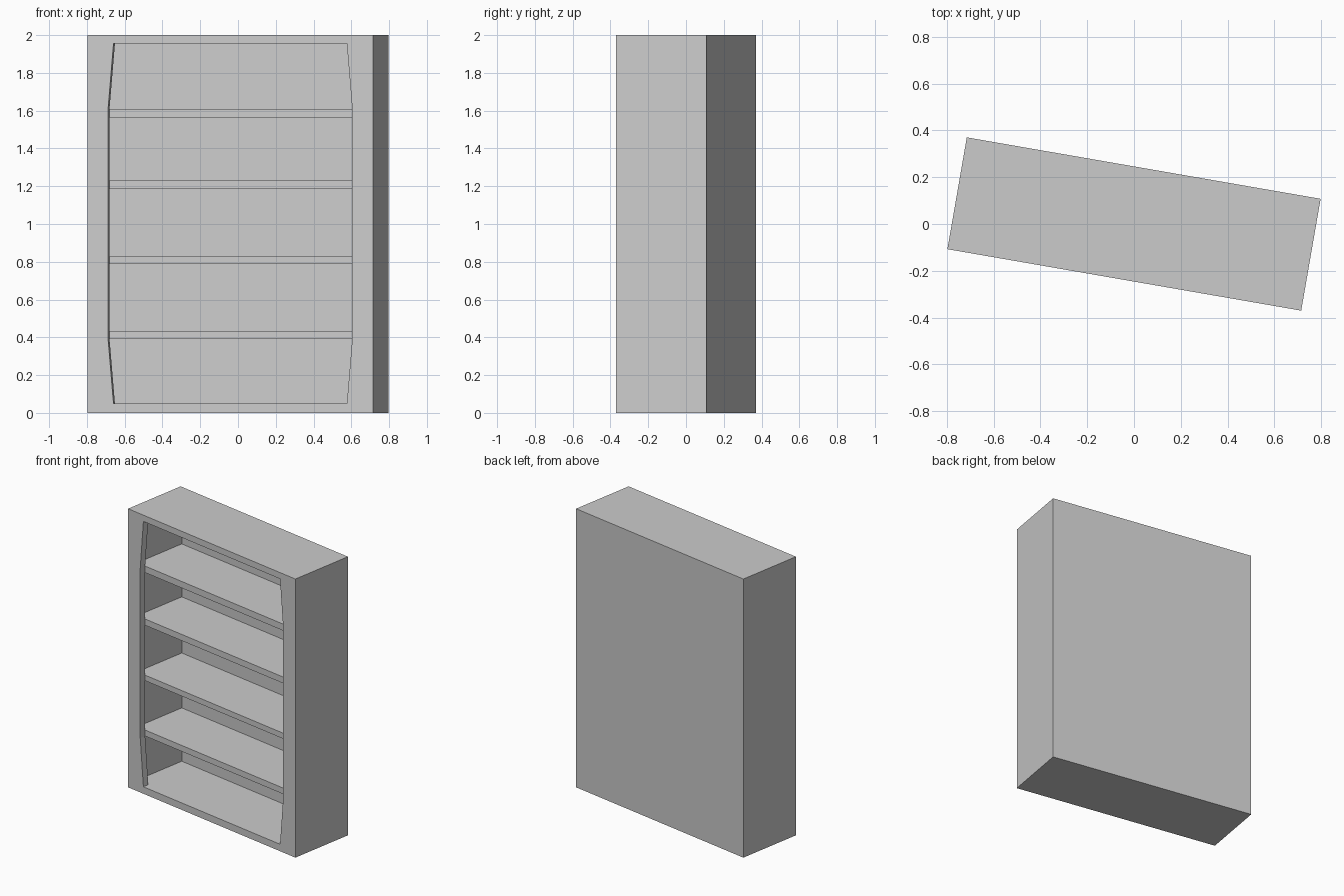
import bpy, bmesh, math

if "Cube" in bpy.data.objects:
    bpy.data.objects.remove(bpy.data.objects["Cube"])

ANGLE = math.radians(-9.85)          # whole bookcase is turned slightly
HW, HD, H = 0.7675, 0.2425, 2.0      # half width, half depth, height
IN_W = HW - 0.04                     # half width of the cavity
FRAME_BACK = -HD + 0.045             # back of the front frame
BACK = HD - 0.03                     # inside face of the back panel
LOW, HIGH = 0.05, 1.955              # opening bottom and top


def prism(name, profile, y0, y1):
    """Extrude an x-z profile from y0 to y1 as a flat-sided solid."""
    bm = bmesh.new()
    front = [bm.verts.new((x, y0, z)) for x, z in profile]
    back = [bm.verts.new((x, y1, z)) for x, z in profile]
    bm.faces.new(front)
    bm.faces.new(back[::-1])
    n = len(profile)
    for i in range(n):
        j = (i + 1) % n
        bm.faces.new((front[j], front[i], back[i], back[j]))
    bmesh.ops.recalc_face_normals(bm, faces=bm.faces)
    mesh = bpy.data.meshes.new(name)
    bm.to_mesh(mesh)
    bm.free()
    ob = bpy.data.objects.new(name, mesh)
    ob.rotation_euler.z = ANGLE
    bpy.context.collection.objects.link(ob)
    return ob


def rect(hw, z0, z1):
    return [(-hw, z0), (hw, z0), (hw, z1), (-hw, z1)]


# Outer case
case = prism("bookcase_body", rect(HW, 0, H), -HD, HD)

# Inner cavity, and the front opening with tapered corners
cavity = prism("cavity_cutter", rect(IN_W, LOW, HIGH), FRAME_BACK, BACK)
right = [(0.627, LOW), (0.656, 0.39), (0.656, 1.61), (0.627, HIGH)]
left = [(-x, z) for x, z in reversed(right)]
opening = prism("opening_cutter", right + left, -HD - 0.1, FRAME_BACK + 0.02)

for cutter in (cavity, opening):
    mod = case.modifiers.new(cutter.name, 'BOOLEAN')
    mod.operation = 'DIFFERENCE'
    mod.solver = 'EXACT'
    mod.object = cutter
    cutter.hide_render = True
    cutter.display_type = 'WIRE'

# Shelves, set just behind the front frame
for i, (z0, z1) in enumerate([(0.39, 0.433), (0.787, 0.827),
                              (1.185, 1.23), (1.563, 1.61)]):
    prism(f"shelf_{i + 1}", rect(IN_W, z0, z1), FRAME_BACK, BACK)
